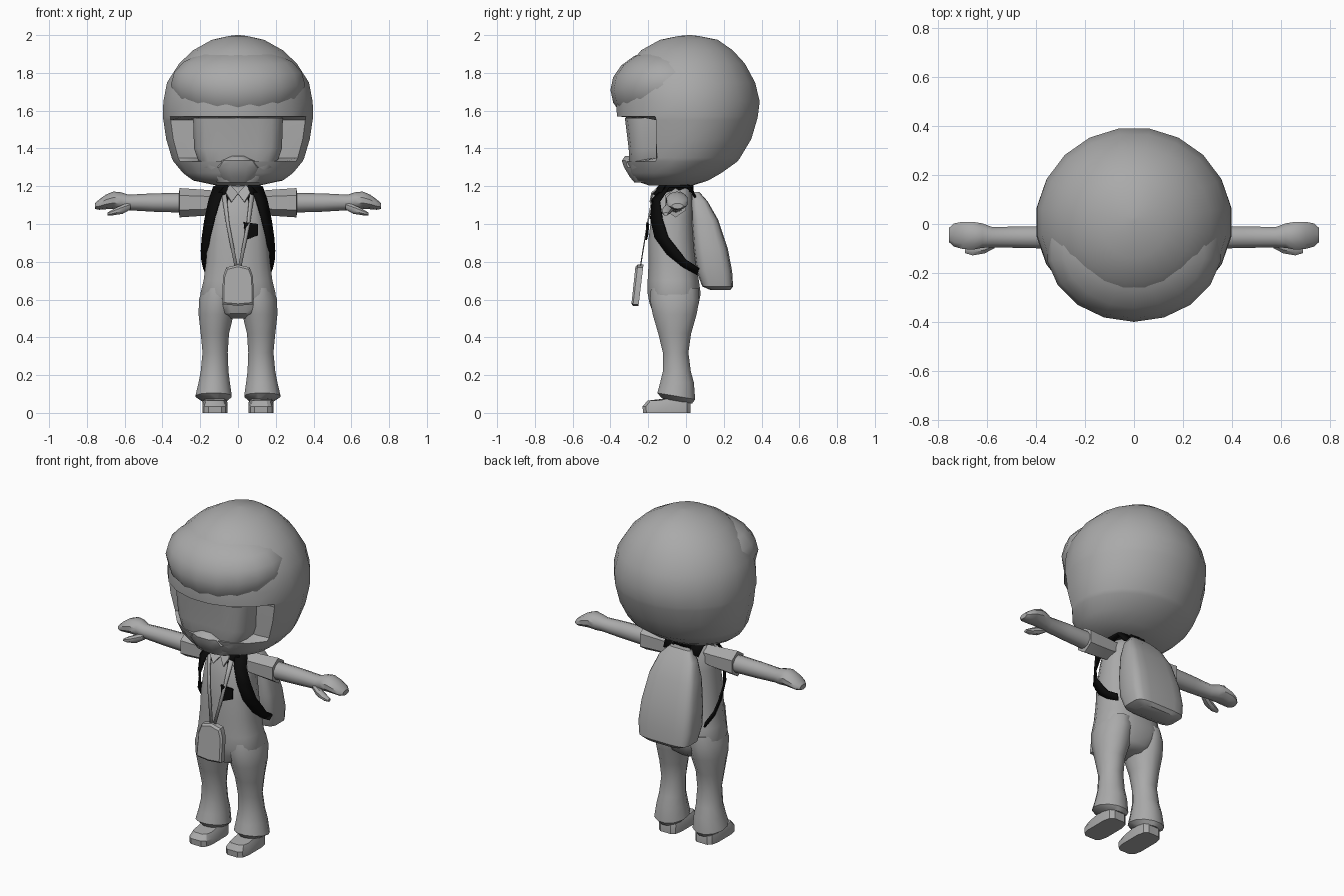
import bpy, bmesh, math
from mathutils import Vector


def material(name, v):
    m = bpy.data.materials.new(name)
    m.diffuse_color = (v, v, v, 1)
    return m


GREY = material("plain grey", 0.4)
BLACK = material("black", 0.003)


def finish(name, bm, mat=GREY, angle=40, thick=0):
    bmesh.ops.remove_doubles(bm, verts=bm.verts, dist=1e-5)
    bmesh.ops.recalc_face_normals(bm, faces=bm.faces)
    me = bpy.data.meshes.new(name)
    bm.to_mesh(me)
    bm.free()
    me.materials.append(mat)
    ob = bpy.data.objects.new(name, me)
    bpy.context.collection.objects.link(ob)
    if thick:
        mod = ob.modifiers.new("thickness", "SOLIDIFY")
        mod.thickness = thick
        mod.offset = 0
    bpy.ops.object.select_all(action='DESELECT')
    bpy.context.view_layer.objects.active = ob
    ob.select_set(True)
    if angle:
        bpy.ops.object.shade_smooth_by_angle(angle=math.radians(angle))
    return ob


def loft(name, rings, n=12, power=2, axis='z', tweak=None, angle=40, mat=GREY):
    """Rings are (position, a0, a1, b0, b1): extents across the axis."""
    bm = bmesh.new()
    rows = []
    for p, a0, a1, b0, b1 in rings:
        row = []
        for i in range(n):
            t = 2 * math.pi * (i + 0.5) / n
            c, s = math.cos(t), math.sin(t)
            a = (a0 + a1) / 2 + (a1 - a0) / 2 * math.copysign(abs(c) ** (2 / power), c)
            b = (b0 + b1) / 2 + (b1 - b0) / 2 * math.copysign(abs(s) ** (2 / power), s)
            v = Vector((a, b, p)) if axis == 'z' else Vector((p, a, b))
            row.append(bm.verts.new(tweak(v) if tweak else v))
        rows.append(row)
    for r, q in zip(rows, rows[1:]):
        for i in range(n):
            j = (i + 1) % n
            bm.faces.new((r[i], r[j], q[j], q[i]))
    bm.faces.new(rows[0])
    bm.faces.new(rows[-1])
    return finish(name, bm, mat, angle)


def ribbon(name, pairs, mat=GREY, thick=0.008, angle=40):
    """A strip running between two edge lines."""
    bm = bmesh.new()
    vs = [[bm.verts.new(p) for p in pair] for pair in pairs]
    for a, b in zip(vs, vs[1:]):
        bm.faces.new((a[0], a[1], b[1], b[0]))
    return finish(name, bm, mat, angle, thick)


def plate(name, pts, mat=GREY, thick=0.008):
    bm = bmesh.new()
    bm.faces.new([bm.verts.new(p) for p in pts])
    return finish(name, bm, mat, 0, thick)


def mirrored(ob, name):
    c = ob.copy()
    c.data = ob.data.copy()
    c.name = name
    c.data.transform(((-1, 0, 0, 0), (0, 1, 0, 0), (0, 0, 1, 0), (0, 0, 0, 1)))
    c.data.flip_normals()
    bpy.context.collection.objects.link(c)


def sym(z, r, y0, y1):
    return (z, -r, r, y0, y1)


# Round bob hair, flattened at the face opening
def open_face(v):
    if 1.34 < v.z < 1.56:
        v.y = max(v.y, -0.16)
    return v


loft("hair", [sym(1.205, .12, -.2, .04), sym(1.23, .24, -.275, .12), sym(1.27, .295, -.305, .19),
              sym(1.33, .345, -.325, .275), sym(1.35, .355, -.32, .29), sym(1.45, .385, -.35, .35),
              sym(1.55, .40, -.36, .38), sym(1.57, .403, -.37, .385), sym(1.65, .40, -.375, .395),
              sym(1.75, .38, -.36, .37), sym(1.85, .315, -.30, .315), sym(1.92, .24, -.24, .25),
              sym(1.975, .14, -.14, .17), sym(1.995, .05, -.04, .07), sym(2.0, .01, .01, .03)],
     n=20, tweak=open_face, angle=50)

# Swept fringe
bm = bmesh.new()
bmesh.ops.create_uvsphere(bm, u_segments=18, v_segments=10, radius=1)
for v in bm.verts:
    v.co = Vector((v.co.x * .36, -.1 + v.co.y * .3, 1.71 + v.co.z * .22 + .03 * v.co.x * v.co.x))
finish("fringe", bm, angle=60)

# Face with a folded mask
loft("face", [sym(1.22, .12, -.27, .0), sym(1.3, .2, -.3, .0), sym(1.4, .235, -.305, .0),
              sym(1.56, .24, -.325, .0)], n=16, power=4)
loft("mask", [sym(1.22, .08, -.275, -.15), sym(1.25, .11, -.3, -.15), sym(1.3, .13, -.33, -.15),
              sym(1.335, .10, -.342, -.15), sym(1.36, .04, -.325, -.15)], n=12, power=2.6)
loft("neck", [sym(1.12, .06, -.11, .02), sym(1.28, .06, -.11, .02)], n=10)

# Overall torso
loft("torso", [sym(.50, .06, -.12, .02), sym(.525, .12, -.175, .05), sym(.58, .185, -.195, .07),
               sym(.63, .203, -.205, .08), sym(.70, .185, -.205, .07), sym(.80, .172, -.2, .055),
               sym(.92, .163, -.2, .045), sym(1.04, .15, -.185, .04), sym(1.13, .14, -.16, .035),
               sym(1.18, .10, -.135, .025), sym(1.205, .05, -.1, .01)], n=16, power=2.5)


# Flared trouser legs, hem lower at the back
def hem(v):
    if v.z < .12:
        v.z -= .17 * (v.y + .06)
    return v


leg = loft("leg_right", [(.065, .06, .19, -.13, .035), (.09, .03, .228, -.155, .052),
                         (.16, .04, .212, -.14, .045), (.22, .048, .20, -.125, .028),
                         (.32, .052, .19, -.125, .015), (.42, .045, .2, -.15, .03),
                         (.52, .02, .212, -.18, .06), (.6, .01, .21, -.195, .075),
                         (.66, .02, .19, -.19, .07)], n=12, tweak=hem)
mirrored(leg, "leg_left")


# Chunky shoes
def toe(v):
    if v.z > .05 and v.y < -.1:
        v.z -= .02
    return v


shoe = loft("shoe_right", [(0, .055, .19, -.23, .025), (.055, .055, .19, -.232, .025),
                           (.085, .07, .178, -.205, .015)], n=12, power=4, tweak=toe, angle=30)
mirrored(shoe, "shoe_left")

# Sleeves, arms, mitten hands and thumbs
sleeve = loft("sleeve_right", [(.08, -.11, .0, 1.07, 1.17), (.16, -.115, .005, 1.045, 1.18),
                               (.31, -.12, .01, 1.035, 1.19), (.312, -.1, -.01, 1.06, 1.165)],
              n=6, axis='x', angle=30)
mirrored(sleeve, "sleeve_left")
arm = loft("arm_right", [(.28, -.105, -.005, 1.06, 1.165), (.45, -.1, -.008, 1.065, 1.162),
                         (.58, -.098, -.01, 1.073, 1.155), (.62, -.1, .005, 1.075, 1.168),
                         (.66, -.108, .012, 1.08, 1.172), (.70, -.105, .012, 1.078, 1.155),
                         (.735, -.095, .005, 1.075, 1.13), (.757, -.075, -.015, 1.08, 1.11)],
           n=10, axis='x')
mirrored(arm, "arm_left")
thumb = loft("thumb_right", [(.57, -.1, -.06, 1.075, 1.115), (.61, -.122, -.07, 1.052, 1.105),
                             (.66, -.13, -.085, 1.045, 1.08), (.69, -.12, -.095, 1.045, 1.062)],
             n=8, axis='x')
mirrored(thumb, "thumb_left")

# Backpack and its shoulder straps
loft("backpack", [sym(.65, .12, .13, .235), sym(.67, .165, .085, .25), sym(.75, .178, .055, .245),
                  sym(.87, .172, .04, .222), sym(1.02, .15, .03, .172), sym(1.12, .115, .03, .115),
                  sym(1.17, .07, .03, .07)], n=16, power=4.5)
strap = ribbon("strap_right", [((.05, .05, 1.15), (.115, .05, 1.14)),
                               ((.06, .01, 1.215), (.125, .01, 1.195)),
                               ((.06, -.1, 1.21), (.13, -.09, 1.195)),
                               ((.095, -.178, 1.13), (.155, -.14, 1.12)),
                               ((.125, -.187, 1.03), (.175, -.125, 1.02)),
                               ((.15, -.165, .93), (.188, -.095, .93)),
                               ((.165, -.1, .84), (.193, -.04, .86)),
                               ((.175, -.02, .775), (.19, .0, .81)),
                               ((.165, .06, .73), (.18, .07, .765))], BLACK, .01)
mirrored(strap, "strap_left")

# Dark neckband and pale collar points
band = ribbon("neckband_right", [((0, .035, 1.17), (0, .035, 1.21)), ((.05, .03, 1.17), (.045, .03, 1.215)),
                                 ((.1, -.04, 1.18), (.06, -.04, 1.225)),
                                 ((.1, -.13, 1.165), (.055, -.14, 1.205)),
                                 ((.06, -.176, 1.12), (.04, -.178, 1.155))], BLACK)
mirrored(band, "neckband_left")
collar = plate("collar_right", [(0, -.165, 1.16), (.035, -.19, 1.115), (.065, -.18, 1.165), (.045, -.13, 1.21)])
mirrored(collar, "collar_left")

# Chest badge
plate("badge", [(.03, -.206, 1.01), (.105, -.198, 1.0), (.105, -.204, .94), (.04, -.211, .915)], BLACK)

# Lanyard and hanging pouch
cord = ribbon("lanyard_right", [((.062, -.175, 1.16), (.085, -.165, 1.15)),
                                ((.045, -.205, 1.0), (.063, -.205, 1.0)),
                                ((.0, -.242, .77), (.018, -.242, .77))], GREY, .006)
mirrored(cord, "lanyard_left")
outline = [(-.083, .575), (0, .567), (.083, .575), (.08, .72), (.062, .77), (0, .785), (-.062, .77), (-.08, .72)]
bm = bmesh.new()
sides = [[bm.verts.new((x * k, y - .12 * (.785 - z) * -1 - .0, .67 + (z - .67) * k)) for x, z in outline]
         for y, k in ((-.28, .9), (-.27, 1), (-.24, 1))]
for v in bm.verts:
    v.co.y -= .24 * (.785 - v.co.z)
    v.co.y += .015
for a, b in zip(sides, sides[1:]):
    for i in range(8):
        j = (i + 1) % 8
        bm.faces.new((a[i], a[j], b[j], b[i]))
bm.faces.new(sides[0])
bm.faces.new(sides[-1])
finish("pouch", bm, angle=25)
